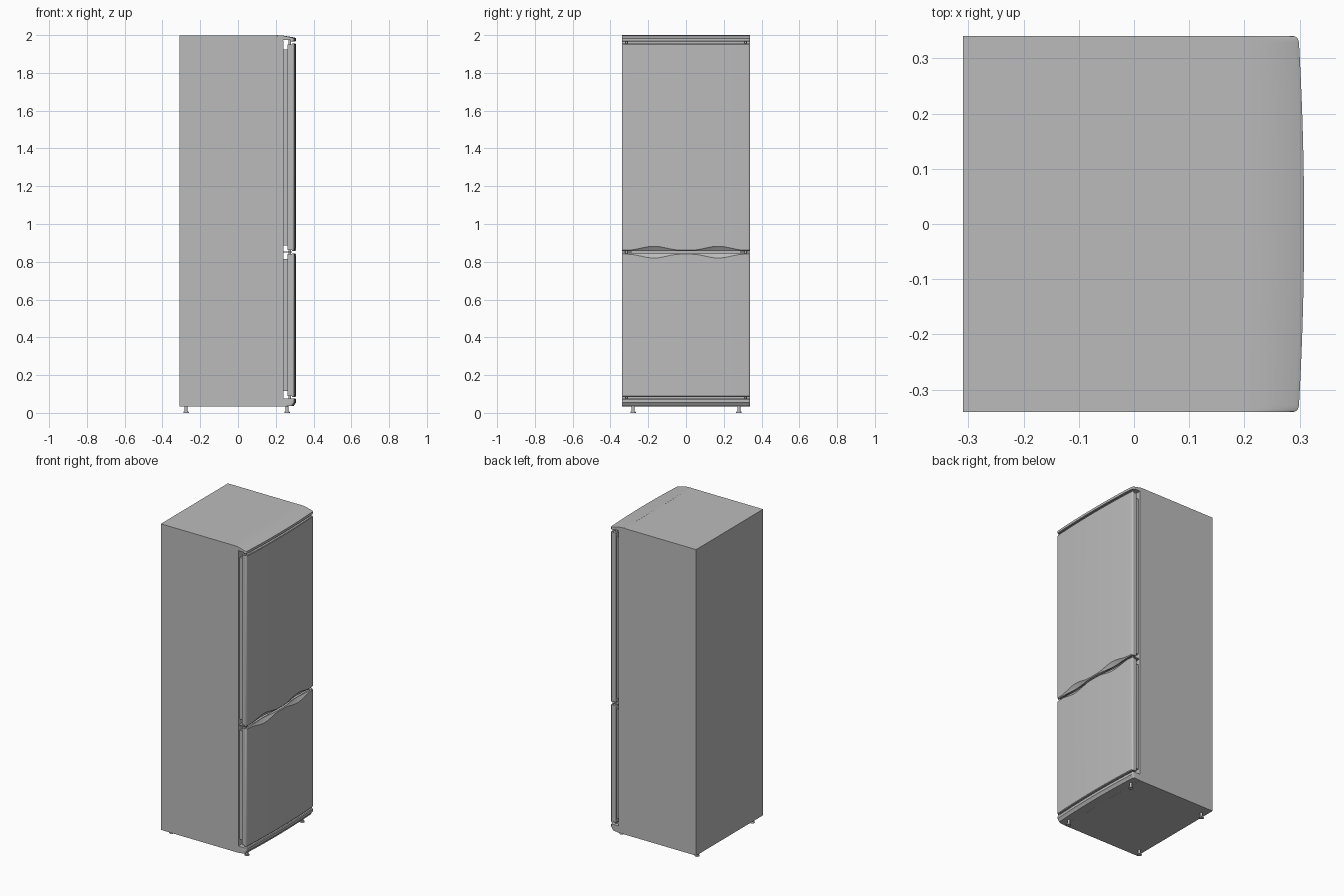
import bpy, bmesh, math

old = bpy.data.objects.get("Cube")
if old:
    bpy.data.objects.remove(old, do_unlink=True)

grey = bpy.data.materials.new("light_grey")
grey.use_nodes = True
COL = (0.5, 0.5, 0.5, 1)
grey.diffuse_color = COL
grey.node_tree.nodes["Principled BSDF"].inputs["Base Color"].default_value = COL

HALF = 0.34  # half width of the cabinet


def finish(bm, name):
    bmesh.ops.recalc_face_normals(bm, faces=bm.faces)
    me = bpy.data.meshes.new(name)
    bm.to_mesh(me)
    bm.free()
    me.materials.append(grey)
    ob = bpy.data.objects.new(name, me)
    bpy.context.collection.objects.link(ob)
    bpy.ops.object.select_all(action='DESELECT')
    ob.select_set(True)
    bpy.context.view_layer.objects.active = ob
    bpy.ops.object.shade_smooth_by_angle(angle=math.radians(30))
    return ob


def sweep(name, profile, stations):
    """Loft the (x, z) outline given by profile(y) across the width."""
    bm = bmesh.new()
    rings = [[bm.verts.new((x, y, z)) for x, z in profile(y)] for y in stations]
    n = len(rings[0])
    for a, b in zip(rings, rings[1:]):
        for i in range(n):
            j = (i + 1) % n
            bm.faces.new((a[i], a[j], b[j], b[i]))
    bm.faces.new(rings[0])
    bm.faces.new(rings[-1])
    return finish(bm, name)


def box(name, x0, x1, y0, y1, z0, z1):
    return sweep(name, lambda y: [(x0, z0), (x1, z0), (x1, z1), (x0, z1)], [y0, y1])


def rod(name, x, y, parts):
    """Stack of cones: (bottom radius, top radius, z0, z1)."""
    bm = bmesh.new()
    for r0, r1, z0, z1 in parts:
        made = bmesh.ops.create_cone(bm, cap_ends=True, segments=16,
                                     radius1=r0, radius2=r1, depth=z1 - z0)
        bmesh.ops.translate(bm, verts=made["verts"], vec=(x, y, (z0 + z1) / 2))
    return finish(bm, name)


# Width stations, packed closely at the rounded edges
R = 0.012
edge = [HALF - R * (1 - math.sin(t * math.pi / 10)) for t in range(6)]
inner = [-0.32 + 0.64 * i / 48 for i in range(49)]
stations = [-y for y in reversed(edge)] + inner + edge


def bow(y):
    """Depth of the gently curved front, rounded at both sides."""
    d = max(0, abs(y) - (HALF - R))
    return 0.308 - 0.010 * (y / HALF) ** 2 - 0.7 * (R - math.sqrt(max(0, R * R - d * d)))


def scoop(y):
    """Two lens shaped finger grips along the gap between the doors."""
    a = abs(y)
    return math.sin(math.pi * (a - 0.03) / 0.28) ** 2 if 0.03 < a < 0.31 else 0


# Cabinet
sweep("cabinet", lambda y: [(-0.31, 0.033), (0.24, 0.033), (0.24, 1.972),
                            (0.2, 1.999), (-0.31, 1.999)], [-HALF, HALF])

# Top trim and plinth
sweep("top_trim", lambda y: [(0.2, 2.0), (0.235, 1.998), (bow(y) - 0.008, 1.987),
                             (bow(y), 1.983), (bow(y), 1.968), (bow(y) - 0.01, 1.966),
                             (bow(y) - 0.012, 1.973), (0.235, 1.973)], stations)
sweep("plinth", lambda y: [(0.235, 0.076), (bow(y) - 0.004, 0.076), (bow(y), 0.071),
                           (bow(y), 0.055), (bow(y) - 0.008, 0.045),
                           (bow(y) - 0.012, 0.037), (0.235, 0.033)], stations)


def door(name, low, high, grip):
    """Door with its grip on the low (-1) or high (1) edge."""
    g, far = (low, high) if grip < 0 else (high, low)
    s = -grip

    def skin(y):
        f, k = bow(y), scoop(y)
        return [(0.286, far), (f - 0.003, far), (f, far + grip * 0.004),
                (f, g + s * (0.005 + 0.020 * k)),
                (f - 0.003 - 0.004 * k, g + s * (0.002 + 0.014 * k)),
                (f - 0.004 - 0.012 * k, g), (0.286, g)]
    sweep(name + "_panel", skin, stations)
    box(name + "_frame", 0.262, 0.288, -0.336, 0.336, low + 0.005, high - 0.005)
    box(name + "_gasket", 0.238, 0.264, -0.326, 0.326, low + 0.03, high - 0.03)


door("upper_door", 0.857, 1.955, -1)
door("lower_door", 0.085, 0.845, 1)

# Hinges between the doors and at both ends, mirrored left and right
for side, sign in (("left", 1), ("right", -1)):
    y0, y1 = sorted((sign * 0.285, sign * 0.332))
    box("middle_hinge_" + side, 0.235, 0.285, y0, y1, 0.848, 0.854)
    for level, z0, z1 in (("top", 1.945, 1.98), ("middle", 0.835, 0.867),
                          ("bottom", 0.07, 0.095)):
        rod(level + "_hinge_pin_" + side, 0.274, sign * 0.315, [(0.007, 0.007, z0, z1)])
    # Adjustable feet
    for place, x in (("front", 0.26), ("back", -0.275)):
        rod(place + "_foot_" + side, x, sign * 0.28,
            [(0.015, 0.013, 0, 0.008), (0.008, 0.008, 0.008, 0.036)])
